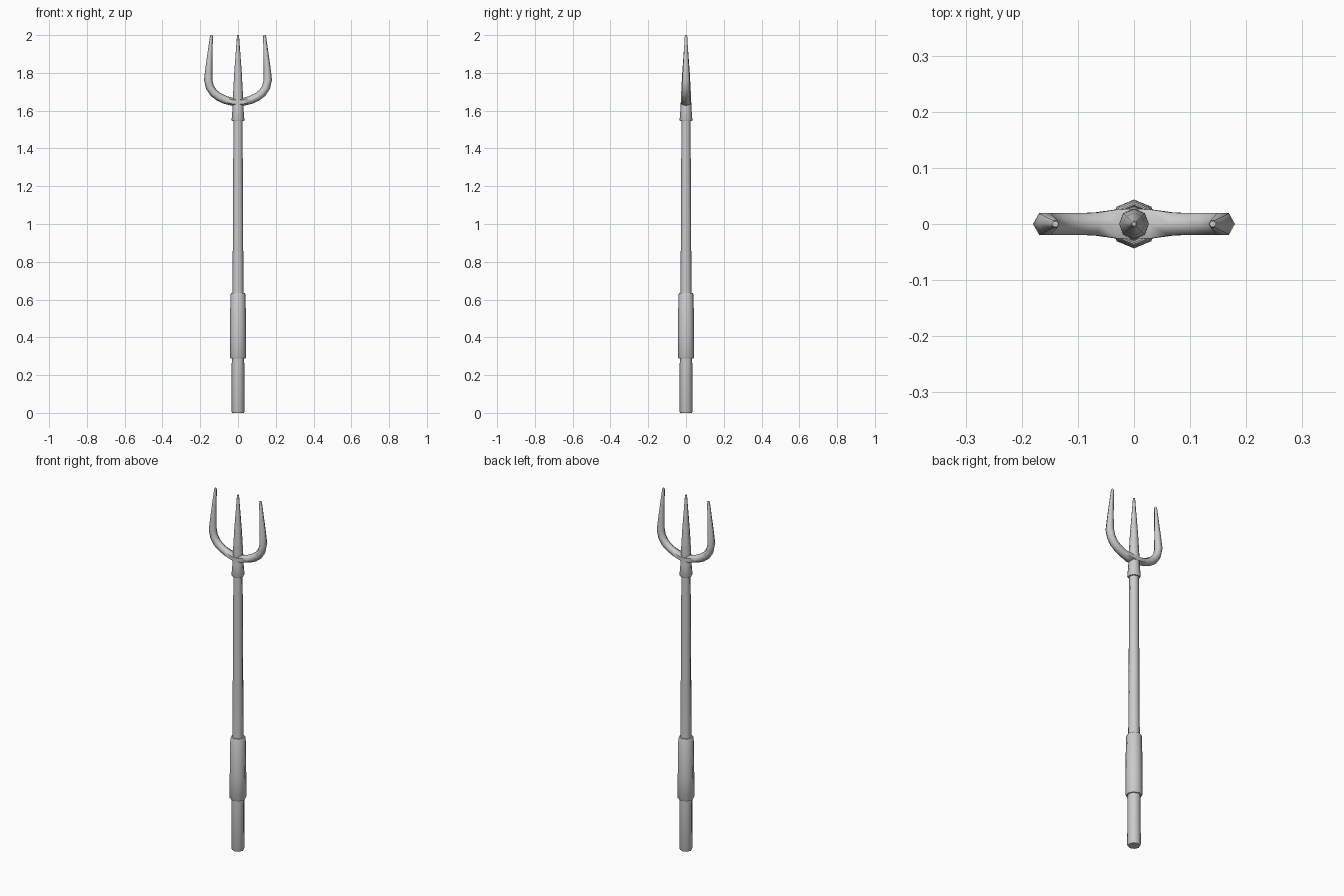
import bpy, bmesh, math
from mathutils import Vector

if "Cube" in bpy.data.objects:
    bpy.data.objects.remove(bpy.data.objects["Cube"])


def skin(name, rings, smooth_angle):
    """Join successive rings of points into a capped tube."""
    bm = bmesh.new()
    loops = [[bm.verts.new(p) for p in ring] for ring in rings]
    n = len(loops[0])
    for a, b in zip(loops, loops[1:]):
        for i in range(n):
            j = (i + 1) % n
            bm.faces.new((a[i], a[j], b[j], b[i]))
    bm.faces.new(loops[0][::-1])
    bm.faces.new(loops[-1])
    bmesh.ops.recalc_face_normals(bm, faces=bm.faces)
    mesh = bpy.data.meshes.new(name)
    bm.to_mesh(mesh)
    bm.free()
    obj = bpy.data.objects.new(name, mesh)
    bpy.context.collection.objects.link(obj)
    bpy.ops.object.select_all(action='DESELECT')
    obj.select_set(True)
    bpy.context.view_layer.objects.active = obj
    bpy.ops.object.shade_smooth_by_angle(angle=math.radians(smooth_angle))
    return obj


def lathe(name, profile, sides=8):
    """Octagonal turned part from (radius, z) pairs."""
    angles = [2 * math.pi * i / sides for i in range(sides)]
    rings = [[(r * math.cos(a), r * math.sin(a), z) for a in angles]
             for r, z in profile]
    return skin(name, rings, 50)


def sweep_xz(name, path, sides=6):
    """Sweep a section along (x, z, in-plane radius, y radius) stations."""
    pts = [Vector((x, 0, z)) for x, z, _, _ in path]
    rings = []
    for k, (x, z, r, ry) in enumerate(path):
        ahead = pts[min(k + 1, len(pts) - 1)] - pts[k]
        behind = pts[k] - pts[max(k - 1, 0)]
        t = (ahead.normalized() + behind.normalized()).normalized()
        if k in (0, len(path) - 1):       # tips are cut level
            t = Vector((0, 0, 1 if k else -1))
        side = Vector((t.z, 0, -t.x))
        ring = []
        for i in range(sides):
            a = 2 * math.pi * i / sides
            ring.append(pts[k] + side * r * math.cos(a)
                        + Vector((0, ry * math.sin(a), 0)))
        rings.append(ring)
    return skin(name, rings, 65)


# Tapered shaft
lathe("shaft", [(0.031, 0), (0.034, 0.008), (0.033, 0.29),
                (0.029, 0.64), (0.027, 1.0), (0.024, 1.56)])

# Grip sleeve
lathe("grip", [(0.040, 0.288), (0.0435, 0.295), (0.043, 0.42),
               (0.040, 0.627), (0.036, 0.636)])

# Socket joining the head to the shaft
lathe("socket", [(0.031, 1.544), (0.034, 1.55), (0.029, 1.61),
                 (0.027, 1.665)])

# Centre tine
lathe("centre_tine", [(0.027, 1.62), (0.0265, 1.68), (0.020, 1.80),
                      (0.006, 1.99), (0.004, 2.0)])

# Outer tines: one curved fork, mirrored about x = 0
half = [(0.030, 1.647, 0.021, 0.030), (0.068, 1.657, 0.0215, 0.0235),
        (0.100, 1.672, 0.022, 0.0225), (0.128, 1.693, 0.022, 0.0225),
        (0.149, 1.724, 0.022, 0.0225), (0.158, 1.765, 0.022, 0.0225),
        (0.154, 1.83, 0.018, 0.018), (0.141, 1.99, 0.008, 0.008),
        (0.140, 2.0, 0.006, 0.006)]
mirrored = [(-x, z, r, ry) for x, z, r, ry in reversed(half)]
sweep_xz("outer_tines", mirrored + [(0, 1.645, 0.021, 0.031)] + half)
